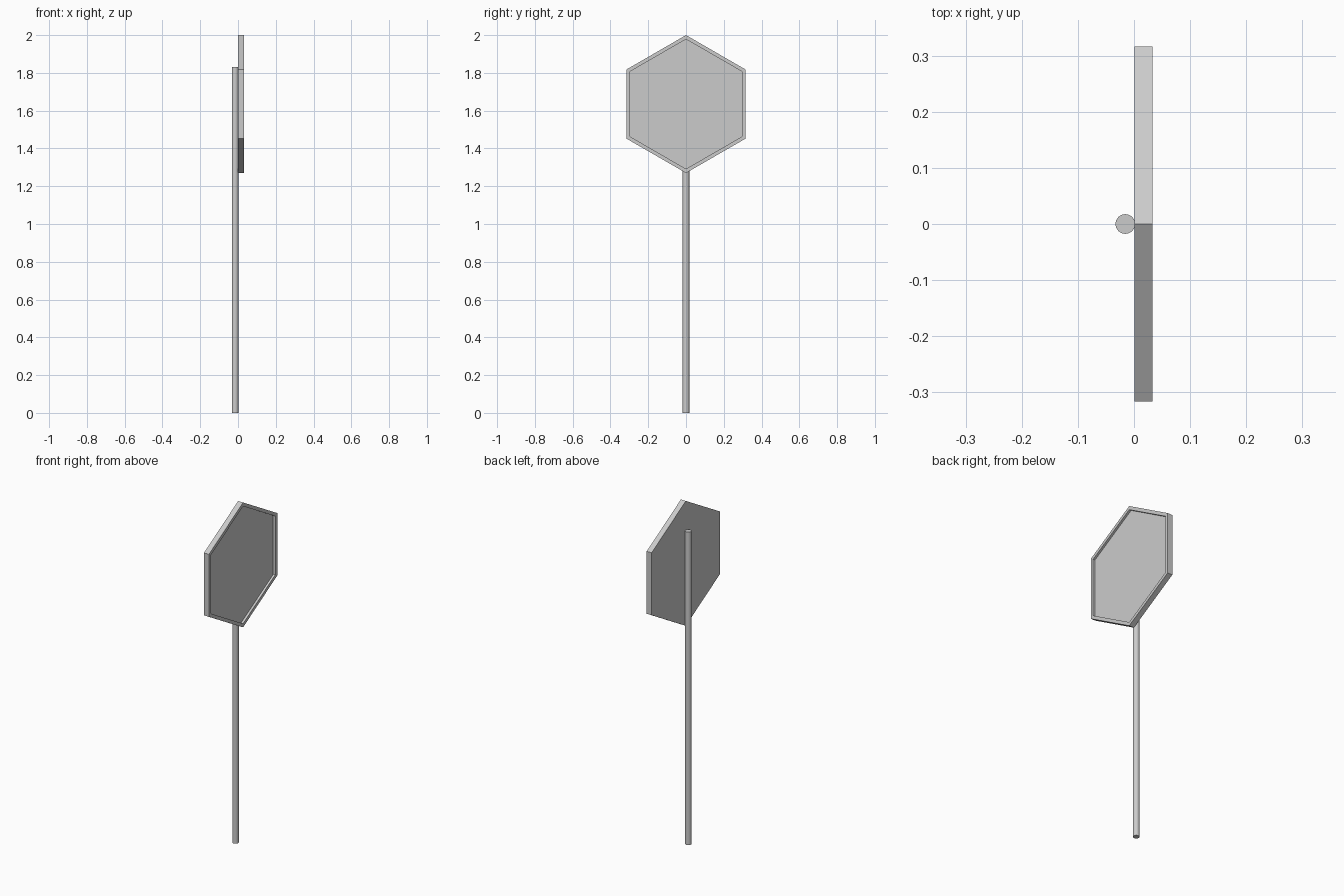
import bpy, bmesh, math
from mathutils import Vector

if "Cube" in bpy.data.objects:
    bpy.data.objects.remove(bpy.data.objects["Cube"])

R, CZ = 0.365, 1.635          # hexagon radius and centre height
X_BACK, X_FRONT = 0.001, 0.033
RIM, RECESS = 0.019, 0.013

# Hexagonal sign panel: extruded outline with a recessed face inside a raised rim
bm = bmesh.new()
ring = [bm.verts.new((X_BACK, R * math.sin(i * math.pi / 3), CZ + R * math.cos(i * math.pi / 3)))
        for i in range(6)]
back = bm.faces.new(ring)
ext = bmesh.ops.extrude_face_region(bm, geom=[back], use_keep_orig=True)
verts = [g for g in ext["geom"] if isinstance(g, bmesh.types.BMVert)]
front = next(g for g in ext["geom"] if isinstance(g, bmesh.types.BMFace))
bmesh.ops.translate(bm, verts=verts, vec=(X_FRONT - X_BACK, 0, 0))
bmesh.ops.recalc_face_normals(bm, faces=bm.faces[:])
bmesh.ops.inset_region(bm, faces=[front], thickness=RIM, use_even_offset=True)
inner = bmesh.ops.extrude_face_region(bm, geom=[front])
verts = [g for g in inner["geom"] if isinstance(g, bmesh.types.BMVert)]
bmesh.ops.translate(bm, verts=verts, vec=Vector((-RECESS, 0, 0)))
if front.is_valid:
    bmesh.ops.delete(bm, geom=[front], context='FACES_ONLY')
bmesh.ops.recalc_face_normals(bm, faces=bm.faces[:])
mesh = bpy.data.meshes.new("sign_panel")
bm.to_mesh(mesh)
bm.free()
bpy.context.collection.objects.link(bpy.data.objects.new("sign_panel", mesh))

# Round pole behind the panel
bpy.ops.mesh.primitive_cylinder_add(vertices=32, radius=0.0175, depth=1.83,
                                    location=(-0.0155, 0, 0.915))
bpy.context.object.name = "pole"
bpy.ops.object.shade_smooth_by_angle(angle=math.radians(30))
